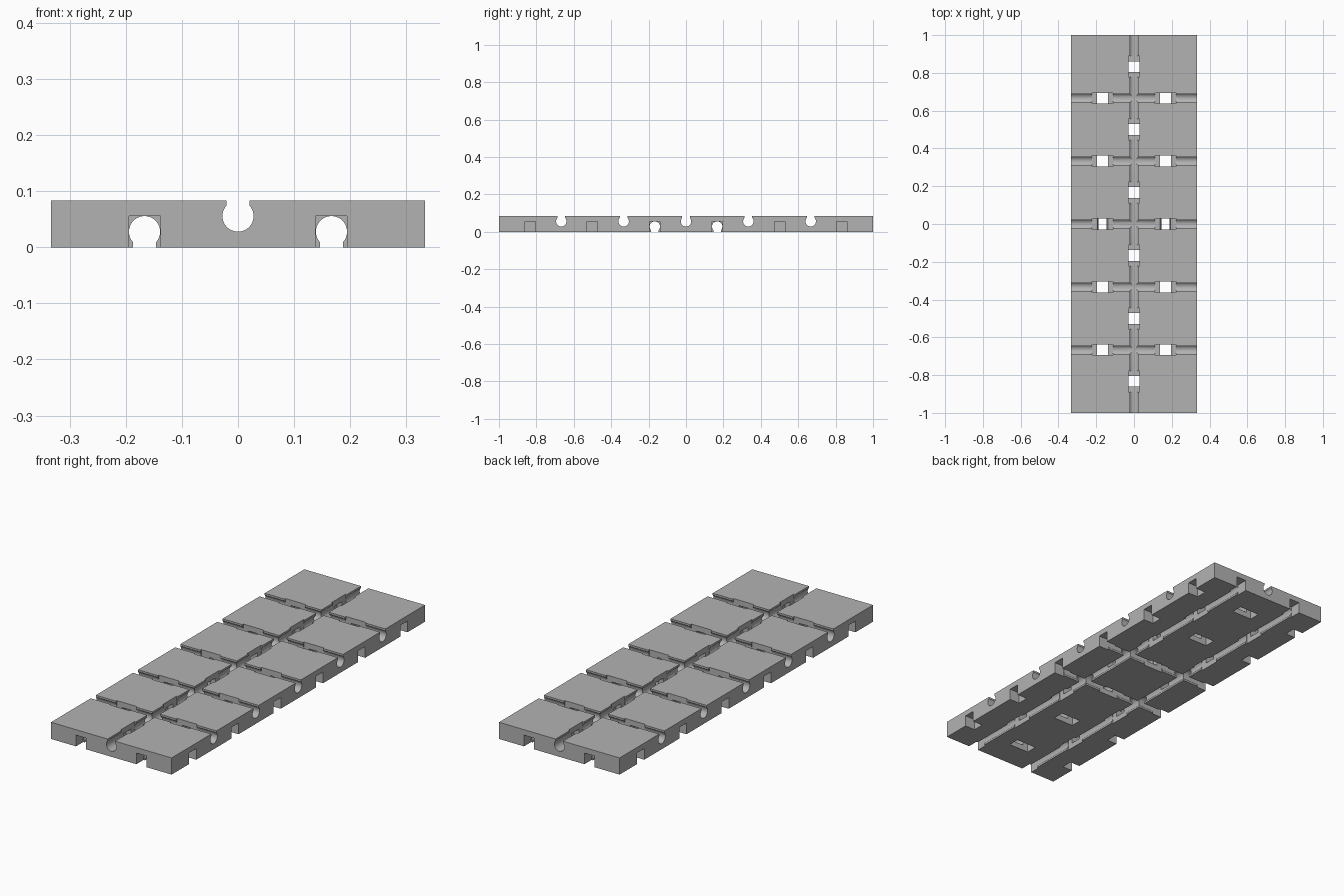
import bpy, bmesh, math
from mathutils import Matrix, Vector

cube = bpy.data.objects.get("Cube")
if cube:
    bpy.data.objects.remove(cube, do_unlink=True)

PITCH = 1 / 3            # tile spacing
HEIGHT = PITCH / 4       # slab thickness
R = HEIGHT / 3           # channel radius
NECK = 0.0205            # half width of the channel mouth
POCKET = 0.0281          # half width of the square pockets
POCKET_LEN = 0.056       # half length of the square pockets

grey = bpy.data.materials.new("mid grey")
grey.use_nodes = True
colour = (0.45, 0.45, 0.45, 1)
grey.diffuse_color = colour
grey.node_tree.nodes["Principled BSDF"].inputs["Base Color"].default_value = colour

cutters = bpy.data.collections.new("cutters")
bpy.context.scene.collection.children.link(cutters)


def channel_profile():
    """Keyhole outline: round bore with a narrow mouth above it."""
    start = math.acos(NECK / R)
    sweep = math.pi + 2 * start
    pts = [(R * math.cos(start - sweep * i / 32), R * math.sin(start - sweep * i / 32))
           for i in range(33)]
    return pts + [(-NECK, 2 * R), (NECK, 2 * R)]


def pocket_profile():
    w, d = POCKET, -R - 0.0003
    return [(w, 2 * R), (w, d), (-w, d), (-w, 2 * R)]


def cutter(name, profile, length, centre, along_x, top):
    """Extrude a profile along x or y; it opens upward or downward."""
    bm = bmesh.new()
    face = bm.faces.new([bm.verts.new((x, -length / 2, z)) for x, z in profile])
    ext = bmesh.ops.extrude_face_region(bm, geom=[face])
    moved = [v for v in ext["geom"] if isinstance(v, bmesh.types.BMVert)]
    bmesh.ops.translate(bm, vec=(0, length, 0), verts=moved)
    rot = Matrix.Rotation(math.pi / 2 if along_x else 0, 4, "Z")
    flip = Matrix.Rotation(0 if top else math.pi, 4, "Y")
    z = HEIGHT - R if top else R
    bm.transform(Matrix.Translation(Vector((*centre, z))) @ rot @ flip)
    bmesh.ops.recalc_face_normals(bm, faces=bm.faces)
    mesh = bpy.data.meshes.new(name)
    bm.to_mesh(mesh)
    bm.free()
    obj = bpy.data.objects.new(name, mesh)
    obj.hide_render = True
    cutters.objects.link(obj)


def channel(offset, along_x, top):
    """One long channel with a pocket wherever the other side's channels cross."""
    place = (lambda t: (t, offset)) if along_x else (lambda t: (offset, t))
    cutter("channel_cutter", channel_profile(), 1 if along_x else 2.4, place(0), along_x, top)
    cells = 2 if along_x else 6
    count = cells if top else cells + 1
    for i in range(count):
        t = (i - (count - 1) / 2) * PITCH
        cutter("pocket_cutter", pocket_profile(), 2 * POCKET_LEN, place(t), along_x, top)


# Slab
bm = bmesh.new()
bmesh.ops.create_cube(bm, size=1)
bm.transform(Matrix.Translation((0, 0, HEIGHT / 2))
             @ Matrix.Diagonal((2 * PITCH, 2, HEIGHT, 1)))
mesh = bpy.data.meshes.new("grooved_slab")
bm.to_mesh(mesh)
bm.free()
mesh.materials.append(grey)
slab = bpy.data.objects.new("grooved_slab", mesh)
bpy.context.scene.collection.objects.link(slab)

# Upper channels run between tiles, lower channels through tile centres
channel(0, False, True)
for i in range(-2, 3):
    channel(i * PITCH, True, True)
for side in (-1, 1):
    channel(side * PITCH / 2, False, False)
for i in range(6):
    channel((i - 2.5) * PITCH, True, False)

# Cut all channels and bake the result
for c in cutters.objects:
    mod = slab.modifiers.new("cut", "BOOLEAN")
    mod.operation = "DIFFERENCE"
    mod.solver = "MANIFOLD"
    mod.object = c
graph = bpy.context.evaluated_depsgraph_get()
baked = bpy.data.meshes.new_from_object(slab.evaluated_get(graph))
slab.modifiers.clear()
slab.data = baked
baked.materials.clear()
baked.materials.append(grey)
for c in list(cutters.objects):
    bpy.data.objects.remove(c, do_unlink=True)
bpy.data.collections.remove(cutters)

# Smooth bores, crisp edges
bpy.ops.object.select_all(action="DESELECT")
slab.select_set(True)
bpy.context.view_layer.objects.active = slab
bpy.ops.object.shade_smooth_by_angle(angle=math.radians(25))
